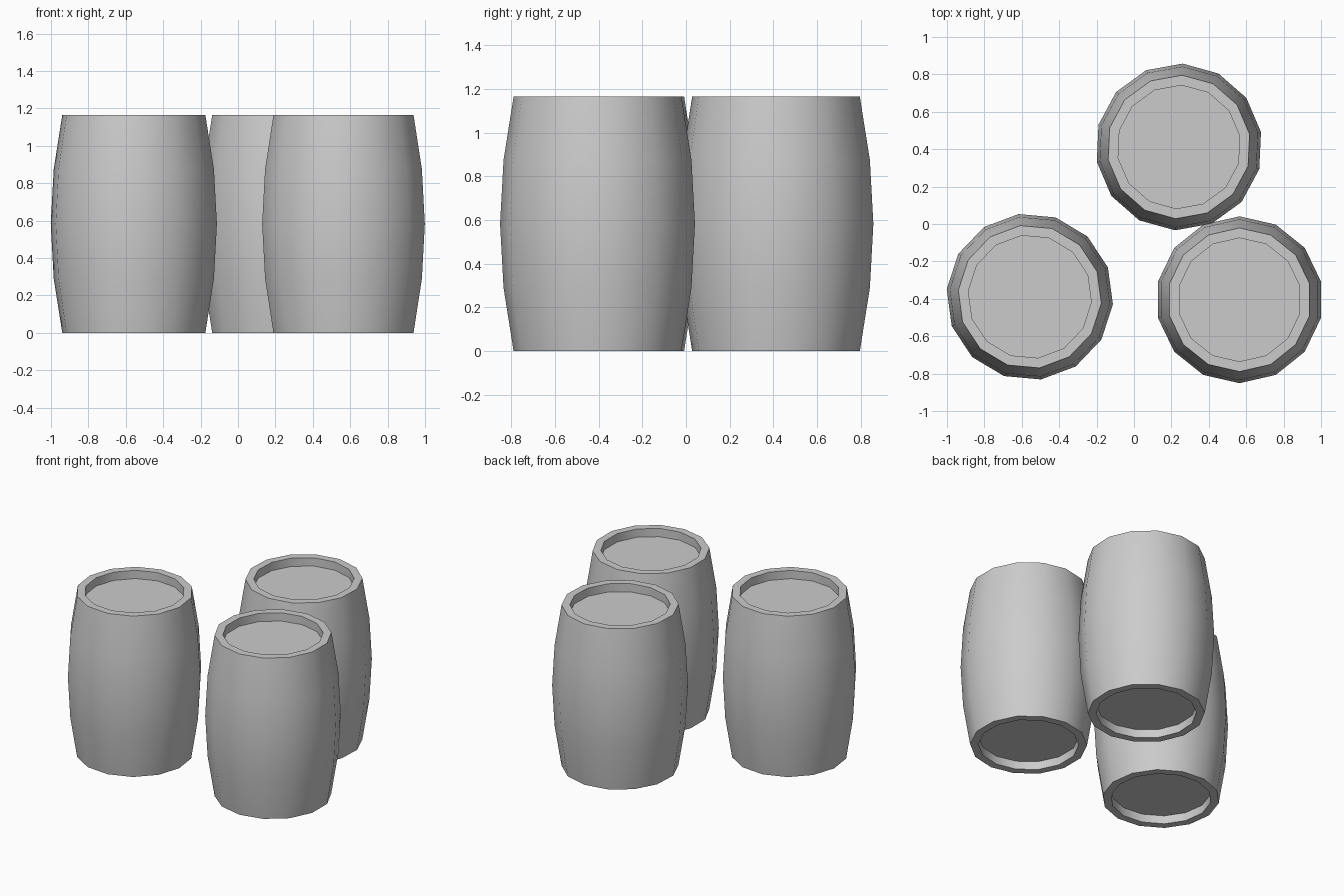
import bpy, bmesh
from math import sin, cos, pi, radians

if "Cube" in bpy.data.objects:
    bpy.data.objects.remove(bpy.data.objects["Cube"])

SIDES = 14
H = 1.165
LID = 0.06  # depth of the recessed ends

# Half-section (radius, z) from bottom lid, over the rim and staves, to top lid
PROFILE = [(0.33, LID), (0.33, 0), (0.384, 0), (0.43, 0.29), (0.446, H / 2),
           (0.43, H - 0.29), (0.384, H), (0.33, H), (0.33, H - LID)]


def barrel(name, x, y, turn):
    bm = bmesh.new()
    rings = []
    for r, z in PROFILE:
        angles = [radians(turn) + 2 * pi * i / SIDES for i in range(SIDES)]
        rings.append([bm.verts.new((r * cos(a), r * sin(a), z)) for a in angles])
    for low, high in zip(rings, rings[1:]):
        for i in range(SIDES):
            j = (i + 1) % SIDES
            bm.faces.new((low[i], low[j], high[j], high[i]))
    # Flat lids
    bm.faces.new(rings[0][::-1])
    bm.faces.new(rings[-1])
    bmesh.ops.recalc_face_normals(bm, faces=bm.faces)
    mesh = bpy.data.meshes.new(name)
    bm.to_mesh(mesh)
    bm.free()
    obj = bpy.data.objects.new(name, mesh)
    obj.location = (x, y, 0)
    bpy.context.collection.objects.link(obj)
    # Rounded staves, crisp rims
    bpy.ops.object.select_all(action='DESELECT')
    obj.select_set(True)
    bpy.context.view_layer.objects.active = obj
    bpy.ops.object.shade_smooth_by_angle(angle=radians(30))


# Three standing barrels, each turned a little differently
barrel("barrel_left", -0.557, -0.389, 97.7)
barrel("barrel_right", 0.564, -0.405, 90)
barrel("barrel_back", 0.24, 0.412, 87.4)
